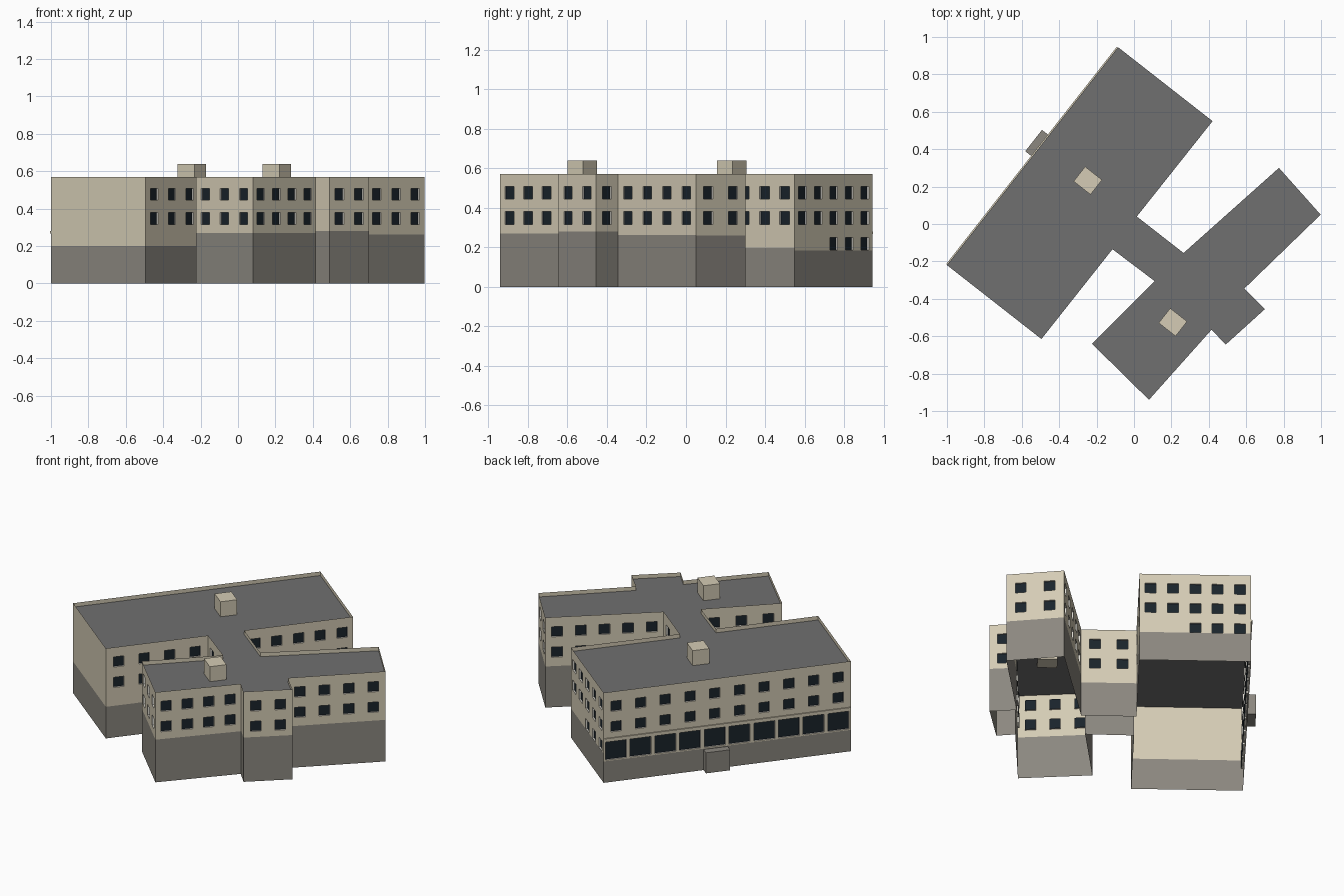
import bpy, bmesh, math
from mathutils import Vector, Matrix

if "Cube" in bpy.data.objects:
    bpy.data.objects.remove(bpy.data.objects["Cube"])

def material(name, rgb):
    m = bpy.data.materials.new(name)
    m.diffuse_color = (*rgb, 1)
    m.use_nodes = True
    m.node_tree.nodes["Principled BSDF"].inputs["Base Color"].default_value = m.diffuse_color
    return m

WALL = material("cream_render", (0.66, 0.60, 0.46))
BASE = material("grey_plinth", (0.26, 0.245, 0.215))
ROOF = material("roof_grey", (0.16, 0.16, 0.16))
GLASS = material("dark_glass", (0.01, 0.017, 0.024))
FRAME = material("pale_frame", (0.72, 0.70, 0.64))

TOP, ROOF_Z, WIN_W, WIN_H, RECESS = 0.57, 0.545, 0.063, 0.064, 0.01
ROWS = [0.348, 0.477]

# Counter-clockwise plan: corner x, y, plinth height and window columns of the wall starting there
PLAN = [
    (-1.0, -0.22, 0.20, 0), (-0.495, -0.615, 0.20, 4), (-0.115, -0.135, 0.22, 2),
    (0.11, -0.305, 0.27, 3), (-0.225, -0.64, 0.27, 3), (0.08, -0.94, 0.27, 4),
    (0.415, -0.565, 0.28, 0), (0.49, -0.645, 0.28, 2), (0.70, -0.455, 0.28, 1),
    (0.59, -0.345, 0.263, 4), (0.998, 0.05, 0.26, 2), (0.775, 0.30, 0.26, 5),
    (0.265, -0.155, 0.22, 2), (0.015, 0.04, 0.197, 5), (0.42, 0.55, 0.185, 5),
    (-0.085, 0.945, 0.135, 10),
]

parts = {n: bmesh.new() for n in ("walls", "plinth", "window_panes", "window_reveals", "flat_roof")}

def face(part, pts):
    bm = parts[part]
    bm.faces.new([bm.verts.new(p) for p in pts])

def build_wall(a, b, plinth, holes):
    """Plinth and upper wall with recessed windows; holes are (u0, u1, z0, z1)."""
    a, b = Vector((*a, 0)), Vector((*b, 0))
    length = (b - a).length
    d = (b - a) / length
    n = Vector((d.y, -d.x, 0))
    P = lambda u, z, depth=0: a + d * u + Vector((0, 0, z)) - n * depth
    quad = lambda u0, u1, z0, z1, k=0: [P(u0, z0, k), P(u1, z0, k), P(u1, z1, k), P(u0, z1, k)]
    face("plinth", quad(0, length, 0, plinth))
    us = sorted({0, length, *[h[0] for h in holes], *[h[1] for h in holes]})
    zs = sorted({plinth, TOP, *[h[2] for h in holes], *[h[3] for h in holes]})
    for u0, u1 in zip(us, us[1:]):
        for z0, z1 in zip(zs, zs[1:]):
            u, z = (u0 + u1) / 2, (z0 + z1) / 2
            if not any(h[0] < u < h[1] and h[2] < z < h[3] for h in holes):
                face("walls", quad(u0, u1, z0, z1))
    for h in holes:
        outer, inner = quad(*h), quad(*h, RECESS)
        face("window_panes", inner)
        for i in range(4):
            j = (i + 1) % 4
            face("window_reveals", [outer[i], outer[j], inner[j], inner[i]])

# Walls around the whole footprint
for i, (x, y, plinth, cols) in enumerate(PLAN):
    x2, y2 = PLAN[(i + 1) % len(PLAN)][:2]
    step = math.hypot(x2 - x, y2 - y) / max(cols, 1)
    holes = []
    for c in range(cols):
        u = (c + 0.5) * step
        rows = list(ROWS)
        if i == 14 and c >= 2:          # extra low windows at the back end
            rows.append(0.218)
        holes += [(u - WIN_W / 2, u + WIN_W / 2, z - WIN_H / 2, z + WIN_H / 2) for z in rows]
        if i == 15:                     # wide ground-floor glazing
            holes.append((u - 0.063, u + 0.063, 0.142, 0.255))
    build_wall((x, y), (x2, y2), plinth, holes)

# Roof sunk behind the parapet
face("flat_roof", [(p[0], p[1], ROOF_Z) for p in PLAN])

for name, mat in (("walls", WALL), ("plinth", BASE), ("window_panes", GLASS),
                  ("window_reveals", FRAME), ("flat_roof", ROOF)):
    bm = parts[name]
    bmesh.ops.remove_doubles(bm, verts=bm.verts, dist=1e-5)
    me = bpy.data.meshes.new(name)
    bm.to_mesh(me)
    bm.free()
    me.materials.append(mat)
    bpy.context.collection.objects.link(bpy.data.objects.new(name, me))

# Boxes aligned with the long block
ANGLE = math.atan2(1.165, 0.915)
ALONG = Vector((math.cos(ANGLE), math.sin(ANGLE), 0))
OUT = Vector((-ALONG.y, ALONG.x, 0))

def box(name, centre, size, z0, z1, mat):
    bpy.ops.mesh.primitive_cube_add(size=1)
    o = bpy.context.object
    o.name = name
    o.data.transform(Matrix.Diagonal((size[0], size[1], z1 - z0, 1)))
    o.location = (centre[0], centre[1], (z0 + z1) / 2)
    o.rotation_euler.z = ANGLE
    o.data.materials.append(mat)

# Rooftop boxes
box("roof_box_main", (-0.247, 0.232), (0.10, 0.115), 0.53, 0.64, WALL)
box("roof_box_wing", (0.208, -0.525), (0.10, 0.115), 0.53, 0.64, WALL)

# Entrance block and ledge on the long back wall
corner = Vector((-1.0, -0.22, 0))
box("entrance_block", corner + ALONG * 0.81 + OUT * 0.022, (0.145, 0.05), 0, 0.13, BASE)
box("ledge", corner + ALONG * 0.74 + OUT * 0.002, (1.475, 0.01), 0.268, 0.28, WALL)
